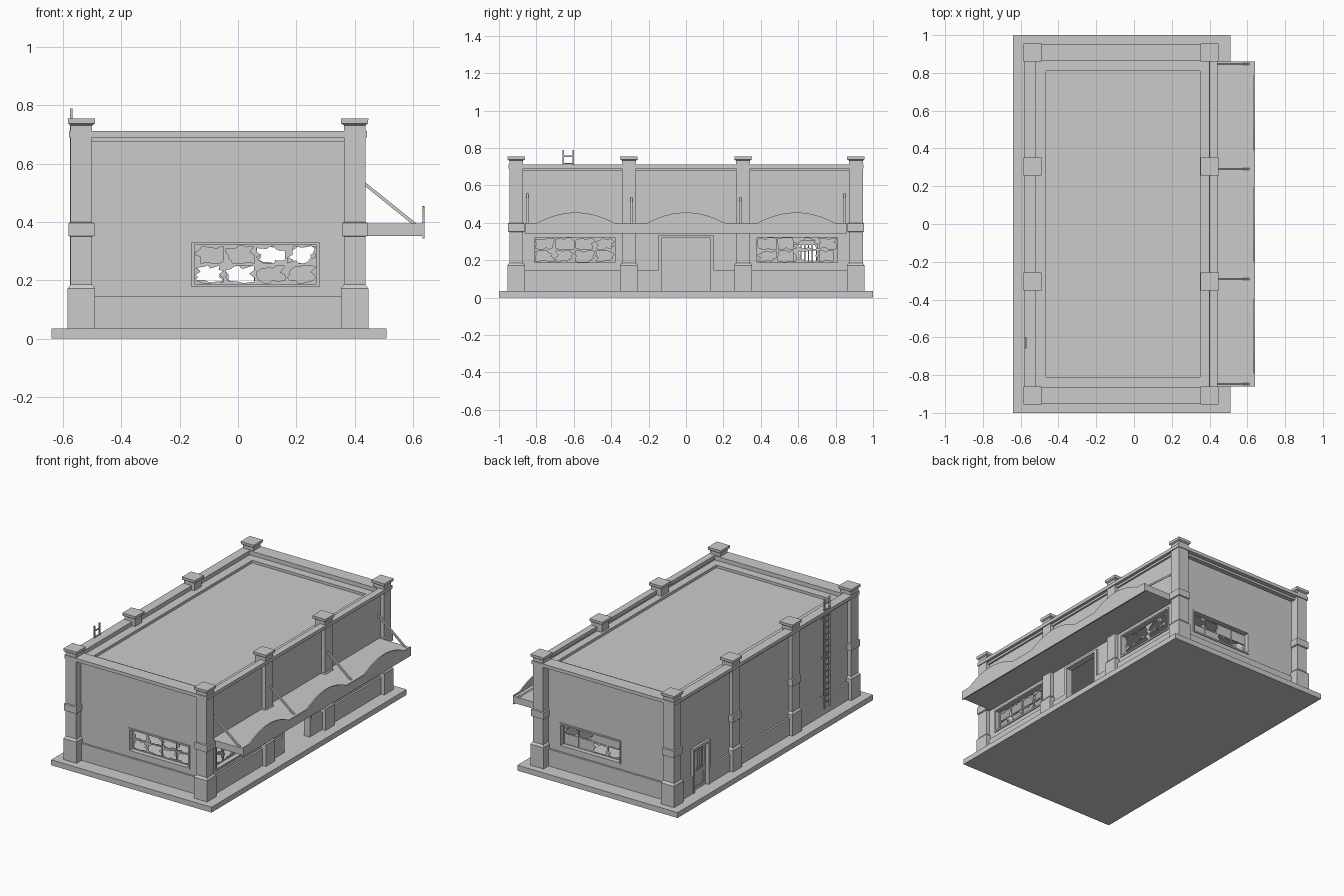
import bpy, bmesh, math, random
from mathutils import Matrix, Vector

random.seed(4)
if "Cube" in bpy.data.objects:
    bpy.data.objects.remove(bpy.data.objects["Cube"])

GREY = (0.6, 0.6, 0.6, 1)
stone = bpy.data.materials.new("plain_grey")
stone.use_nodes = True
stone.diffuse_color = GREY
stone.node_tree.nodes["Principled BSDF"].inputs["Base Color"].default_value = GREY


def from_bmesh(name, bm):
    bmesh.ops.recalc_face_normals(bm, faces=bm.faces)
    mesh = bpy.data.meshes.new(name)
    for f in bm.faces:
        f.smooth = False
        f.material_index = 0
    bm.to_mesh(mesh)
    bm.free()
    mesh.materials.append(stone)
    ob = bpy.data.objects.new(name, mesh)
    bpy.context.collection.objects.link(ob)


def box(name, x0, x1, y0, y1, z0, z1):
    bm = bmesh.new()
    size = Matrix.Diagonal((x1 - x0, y1 - y0, z1 - z0, 1))
    centre = Matrix.Translation(((x0 + x1) / 2, (y0 + y1) / 2, (z0 + z1) / 2))
    bmesh.ops.create_cube(bm, size=1, matrix=centre @ size)
    from_bmesh(name, bm)


def rod(name, a, b, width):
    a, b = Vector(a), Vector(b)
    turn = (b - a).to_track_quat('Z', 'Y').to_matrix().to_4x4()
    bm = bmesh.new()
    bmesh.ops.create_cube(bm, size=1, matrix=Matrix.Translation((a + b) / 2) @ turn
                          @ Matrix.Diagonal((width, width, (b - a).length, 1)))
    from_bmesh(name, bm)


def rect(u0, u1, v0, v1):
    return [(u0, v0), (u1, v0), (u1, v1), (u0, v1)]


# Orientation of a flat outline: seen along x, along y, or from above
PLANES = {
    'x': Matrix(((0, 0, 1), (1, 0, 0), (0, 1, 0))),
    'y': Matrix(((1, 0, 0), (0, 0, -1), (0, 1, 0))),
    'z': Matrix.Identity(3),
}


def panel(name, plane, lo, hi, outlines):
    """Extruded flat outline between lo and hi; later outlines are holes."""
    curve = bpy.data.curves.new(name, 'CURVE')
    curve.dimensions = '2D'
    curve.fill_mode = 'BOTH'
    curve.extrude = abs(hi - lo) / 2
    for pts in outlines:
        spline = curve.splines.new('POLY')
        spline.points.add(len(pts) - 1)
        for p, (u, v) in zip(spline.points, pts):
            p.co = (u, v, 0, 1)
        spline.use_cyclic_u = True
    helper = bpy.data.objects.new(name + "_helper", curve)
    bpy.context.collection.objects.link(helper)
    bpy.context.view_layer.update()
    graph = bpy.context.evaluated_depsgraph_get()
    mesh = bpy.data.meshes.new_from_object(helper.evaluated_get(graph))
    bpy.data.objects.remove(helper)
    bm = bmesh.new()
    bm.from_mesh(mesh)
    bpy.data.meshes.remove(mesh)
    bmesh.ops.remove_doubles(bm, verts=bm.verts, dist=0.00001)
    shift = Vector([(lo + hi) / 2 if a == plane else 0 for a in 'xyz'])
    bmesh.ops.transform(bm, verts=bm.verts,
                        matrix=Matrix.Translation(shift) @ PLANES[plane].to_4x4())
    from_bmesh(name, bm)


def jagged(u0, u1, v0, v1, n=18):
    """Break inside one window pane: mostly open, with pointed shards left."""
    pts = []
    for i in range(n):
        a = math.tau * (i + random.uniform(-0.3, 0.3)) / n
        c, s = math.cos(a), math.sin(a)
        r = random.choice((0.62, 0.8, 0.95, 0.97, 0.97)) / max(abs(c), abs(s))
        pts.append(((u0 + u1) / 2 + c * r * (u1 - u0) / 2,
                    (v0 + v1) / 2 + s * r * (v1 - v0) / 2))
    return pts


def window(name, plane, face, out, u0, u1, broken):
    """Frame with mullions and broken glass; out is the outward direction."""
    v0, v1, rim, bar = 0.178, 0.332, 0.01, 0.0025
    du, dv = (u1 - u0 - 2 * rim) / 4, (v1 - v0 - 2 * rim) / 2
    panes, holes = [], []
    for row in range(2):
        for col in range(4):
            a, b = u0 + rim + col * du, v0 + rim + row * dv
            cell = (a + bar, a + du - bar, b + bar, b + dv - bar)
            panes.append(rect(*cell))
            if broken[row][col] == '1':
                holes.append(jagged(*cell))
    full = rect(u0, u1, v0, v1)
    trim = rect(u0 + rim, u1 - rim, v0 + rim, v1 - rim)
    d = lambda t: face + out * t
    panel(name + "_surround", plane, *sorted((d(-0.036), d(0.006))), [full, trim])
    panel(name + "_mullions", plane, *sorted((d(-0.034), d(-0.024))), [full] + panes)
    panel(name + "_glass", plane, *sorted((d(-0.031), d(-0.027))), [full] + holes)


# Wall planes
WX0, WX1, WY, T = -0.55, 0.412, 0.892, 0.03
GROUND, TOP, SKIRT = 0.035, 0.68, 0.145
WIN = (0.18, 0.33)
ALL = ("1111", "1111")

# Ground slab
box("ground_slab", -0.64, 0.51, -1, 1, 0, GROUND)

# Front and back walls with their windows and skirting
for name, s in (("front", -1), ("back", 1)):
    face = s * WY
    panel(name + "_wall", 'y', *sorted((face, face - s * T)),
          [rect(WX0, WX1, 0.02, TOP), rect(-0.155, 0.275, *WIN)])
    panel(name + "_skirting", 'y', *sorted((face - s * 0.005, face + s * 0.012)),
          [rect(WX0, WX1, 0.02, SKIRT)])
    window(name + "_window", 'y', face, s, -0.16, 0.28,
           ALL if s < 0 else ("1100", "0011"))

# Shop side: two windows, open doorway in the middle
panel("shop_wall", 'x', WX1 - T, WX1,
      [rect(-WY, WY, 0.02, TOP), rect(-0.13, 0.13, 0.025, 0.318)] +
      [rect(c - 0.22, c + 0.22, *WIN) for c in (-0.595, 0.595)])
for name, c in (("shop_window_right", -0.595), ("shop_window_left", 0.595)):
    window(name, 'x', WX1, 1, c - 0.225, c + 0.225, ALL)
panel("shop_skirting_and_door_frame", 'x', WX1 - 0.005, WX1 + 0.012, [
    [(-WY, 0.02), (-0.13, 0.02), (-0.13, 0.318), (0.13, 0.318), (0.13, 0.02), (WY, 0.02),
     (WY, SKIRT), (0.15, SKIRT), (0.15, 0.332), (-0.15, 0.332), (-0.15, SKIRT), (-WY, SKIRT)]])

# Yard side: one barred door
yard_door = rect(0.575, 0.715, 0.025, 0.305)
panel("yard_wall", 'x', WX0, WX0 + T, [rect(-WY, WY, 0.02, TOP), yard_door])
panel("yard_skirting", 'x', WX0 - 0.012, WX0 + 0.005, [rect(-WY, 0.575, 0.02, SKIRT)])
panel("yard_skirting_end", 'x', WX0 - 0.012, WX0 + 0.005, [rect(0.715, WY, 0.02, SKIRT)])
panel("yard_door_frame", 'x', WX0 - 0.016, WX0 + 0.01,
      [rect(0.557, 0.733, 0.025, 0.323), yard_door])
panel("yard_door_leaf", 'x', WX0 + 0.006, WX0 + 0.018,
      [rect(0.57, 0.72, 0.03, 0.31), rect(0.595, 0.695, 0.165, 0.28),
       rect(0.595, 0.695, 0.055, 0.13)])
box("yard_door_lower_panel", WX0 + 0.01, WX0 + 0.015, 0.59, 0.7, 0.05, 0.135)
for i in range(4):
    y = 0.615 + i * 0.02
    box("yard_door_bar", WX0 + 0.004, WX0 + 0.01, y - 0.003, y + 0.003, 0.155, 0.29)

# Parapet, moulding below it, inner ledge and roof
panel("parapet_coping", 'z', 0.69, 0.712,
      [rect(-0.58, 0.443, -0.95, 0.95), rect(-0.52, 0.4, -0.862, 0.862)])
panel("parapet_moulding", 'z', 0.676, 0.692,
      [rect(WX0 - 0.015, WX1 + 0.012, -WY - 0.03, WY + 0.03), rect(-0.522, 0.398, -0.864, 0.864)])
panel("roof_ledge", 'z', 0.63, 0.684,
      [rect(-0.53, 0.41, -0.88, 0.88), rect(-0.465, 0.35, -0.81, 0.81)])
box("roof_deck", -0.53, 0.405, -0.88, 0.88, 0.635, 0.667)

# Pilasters: square sections stacked from plinth to cap
PROFILE = [(0.02, 0.047), (0.172, 0.047), (0.186, 0.037), (0.35, 0.037), (0.353, 0.044),
           (0.397, 0.044), (0.4, 0.037), (0.732, 0.037), (0.738, 0.046), (0.755, 0.047)]
for x in (-0.537, 0.4):
    for y in (-0.908, -0.305, 0.305, 0.908):
        bm = bmesh.new()
        rings = [[bm.verts.new((x + h * a, y + h * b, z)) for a, b in rect(-1, 1, -1, 1)]
                 for z, h in PROFILE]
        for lo, hi in zip(rings, rings[1:]):
            for i in range(4):
                j = (i + 1) % 4
                bm.faces.new((lo[i], lo[j], hi[j], hi[i]))
        bm.faces.new(rings[0])
        bm.faces.new(rings[-1])
        from_bmesh("pilaster", bm)

# Canopy with arched fascia, hung from rods
box("canopy_slab", 0.405, 0.633, -0.86, 0.86, 0.352, 0.395)
edge = [(-0.86, 0.343), (0.86, 0.343), (0.86, 0.4)]
for c in (0.59, 0, -0.59):
    for i in range(13):
        t = 1 - i / 6
        edge.append((c + 0.205 * t, 0.4 + 0.055 * (1 - t * t)))
edge.append((-0.86, 0.4))
panel("canopy_fascia", 'x', 0.632, 0.64, [edge])
for y in (-0.848, -0.292, 0.292, 0.848):
    rod("canopy_rod", (0.405, y, 0.555), (0.61, y, 0.39), 0.011)

# Ladder to the roof
for y in (-0.655, -0.602):
    box("ladder_rail", -0.576, -0.568, y - 0.004, y + 0.004, 0.08, 0.79)
    for z in (0.15, 0.4, 0.65):
        box("ladder_bracket", -0.572, WX0 + 0.005, y - 0.003, y + 0.003, z, z + 0.006)
for i in range(17):
    z = 0.113 + i * 0.04
    box("ladder_rung", -0.575, -0.569, -0.655, -0.602, z, z + 0.006)
